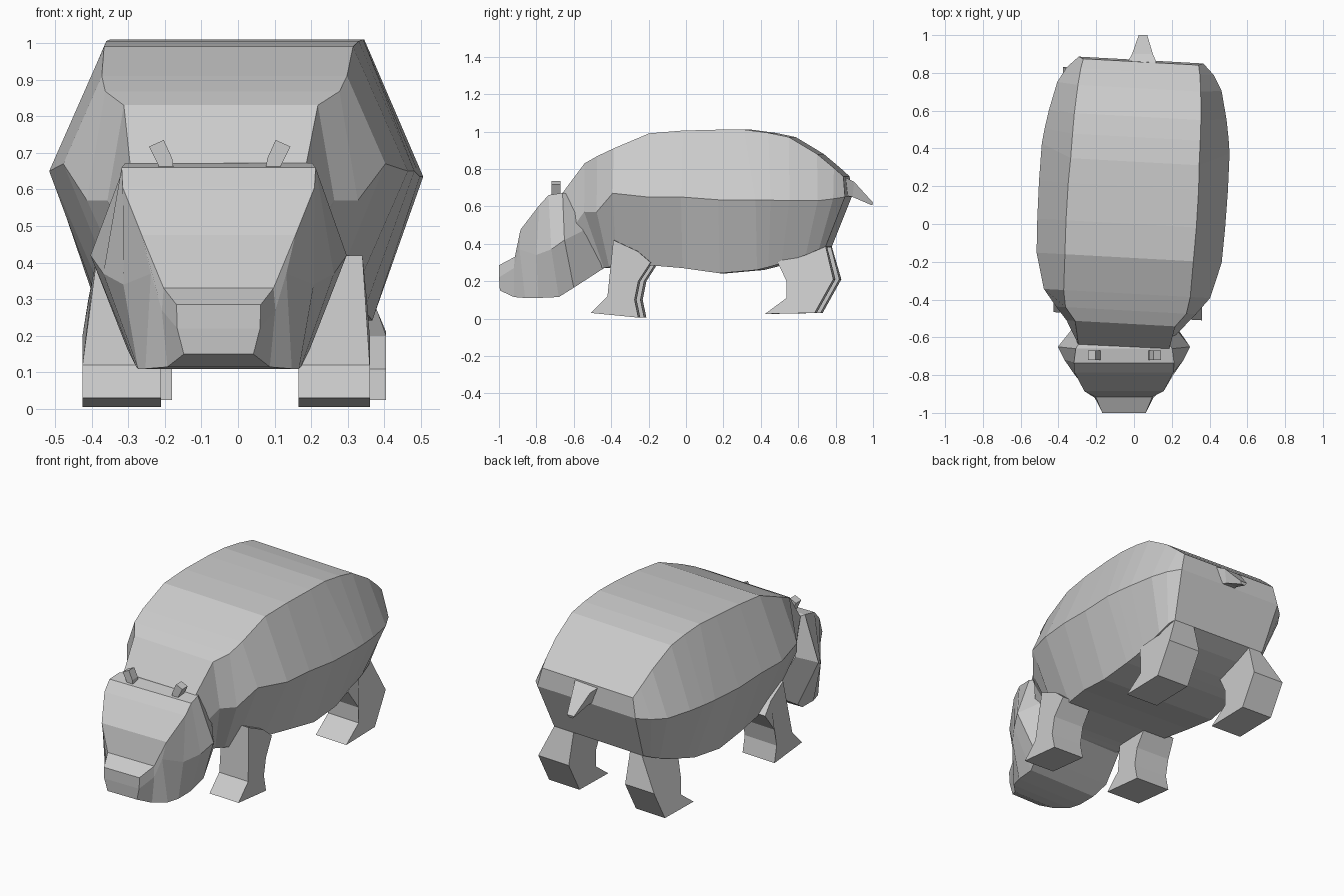
import bpy, bmesh

grey = bpy.data.materials.new("hide_grey")
grey.diffuse_color = (0.6, 0.6, 0.6, 1)
SKEW = 0.055  # slight turn of the trunk and legs against the grid


def finish(name, bm):
    bmesh.ops.recalc_face_normals(bm, faces=bm.faces)
    mesh = bpy.data.meshes.new(name)
    bm.to_mesh(mesh)
    bm.free()
    mesh.materials.append(grey)
    obj = bpy.data.objects.new(name, mesh)
    bpy.context.collection.objects.link(obj)
    return obj


def bridge(name, rings, skew=0.0, strip_caps=False):
    """Skin a row of closed rings and cap both ends."""
    bm = bmesh.new()
    loops = [[bm.verts.new((x, y - skew * x, z)) for x, y, z in ring]
             for ring in rings]
    n = len(loops[0])
    for a, b in zip(loops, loops[1:]):
        for i in range(n):
            j = (i + 1) % n
            bm.faces.new((a[i], a[j], b[j], b[i]))
    for cap in (loops[0], loops[-1]):
        if strip_caps:  # level strips from left to right
            for i in range(n // 2 - 1):
                bm.faces.new((cap[i], cap[i + 1], cap[n - 2 - i], cap[n - 1 - i]))
        else:
            bm.faces.new(cap)
    return finish(name, bm)


def section(levels, centre):
    """Symmetric section; each level is (y, z, half width)."""
    left = [(centre(y) - w, y, z) for y, z, w in levels]
    right = [(centre(y) + w, y, z) for y, z, w in reversed(levels)]
    return left + right


# Barrel body with the neck, tapering at both ends
body = [
    ((-.655, .665, .24), (-.60, .48, .25), (-.50, .27, .18)),
    ((-.53, .83, .265), (-.53, .57, .31), (-.43, .27, .20)),
    ((-.46, .868, .32), (-.46, .57, .37), (-.40, .275, .24)),
    ((-.37, .91, .335), (-.37, .67, .44), (-.36, .28, .28)),
    ((-.18, .99, .34), (-.18, .65, .49), (-.18, .285, .33)),
    ((.00, 1.005, .345), (.00, .65, .497), (.00, .27, .36)),
    ((.20, 1.01, .345), (.20, .635, .50), (.20, .242, .37)),
    ((.33, 1.01, .34), (.40, .635, .497), (.40, .26, .36)),
    ((.46, .993, .338), (.48, .633, .487), (.46, .275, .35)),
    ((.57, .97, .335), (.58, .63, .47), (.53, .295, .34)),
    ((.72, .88, .325), (.73, .63, .435), (.66, .34, .33)),
    ((.81, .805, .315), (.81, .64, .39), (.73, .37, .32)),
    ((.86, .76, .305), (.87, .65, .33), (.765, .385, .30)),
]
bridge("body", [section(row, lambda y: -.015 + .06 * y) for row in body],
       SKEW, True)

# Head: broad cheeks, steep brow and a narrow muzzle
head = [
    ((-.60, .66, .22), (-.55, .47, .27), (-.43, .275, .20)),
    ((-.66, .672, .255), (-.65, .42, .35), (-.60, .165, .25)),
    ((-.735, .66, .265), (-.72, .37, .315), (-.68, .115, .225)),
    ((-.785, .605, .262), (-.80, .34, .26), (-.79, .11, .22)),
    ((-.885, .475, .21), (-.89, .37, .185), (-.86, .11, .20)),
    ((-.915, .33, .15), (-.92, .27, .155), (-.92, .115, .14)),
    ((-1.0, .285, .115), (-1.0, .22, .113), (-.995, .15, .095)),
]
bridge("head", [section(row, lambda y: -.053) for row in head],
       strip_caps=True)

# Ears: small slabs leaning outward
ear_outline = [(.125, .65), (.13, .685), (.153, .735), (.193, .717), (.16, .65)]
for side, name in ((-1, "left_ear"), (1, "right_ear")):
    bridge(name, [[(-.05 + side * x, y, z) for x, z in ear_outline]
                  for y in (-.72, -.67)])

# Legs: side profiles with a pointed foot; the tops lean in under the flanks
front_profile = [(-.37, .42), (-.40, .12), (-.49, .03), (-.235, .005),
                 (-.255, .10), (-.235, .20), (-.17, .30), (-.24, .36)]
hind_profile = [(.51, .30), (.56, .20), (.56, .11), (.445, .025),
                (.71, .03), (.81, .21), (.765, .385), (.66, .38)]
legs = {
    "left_front_leg": (front_profile, -.21, -.425, .2),
    "right_front_leg": (front_profile, .165, .36, .1),
    "left_hind_leg": (hind_profile, -.18, -.375, .7),
    "right_hind_leg": (hind_profile, .20, .405, .45),
}
for name, (profile, inner, outer, lean) in legs.items():
    sign = 1 if outer > 0 else -1
    bridge(name, [
        [(inner, y, z) for y, z in profile],
        [(outer - sign * lean * max(0, z - .22), y, z) for y, z in profile],
    ], SKEW)

# Short drooping tail
bridge("tail", [
    [(-.05, .83, .765), (.13, .83, .765), (.09, .84, .66), (-.01, .84, .66)],
    [(-.01, .90, .73), (.10, .90, .73), (.08, .89, .65), (.01, .89, .65)],
    [(.025, 1.0, .62), (.07, 1.0, .62), (.06, .995, .605), (.035, .995, .605)],
])
